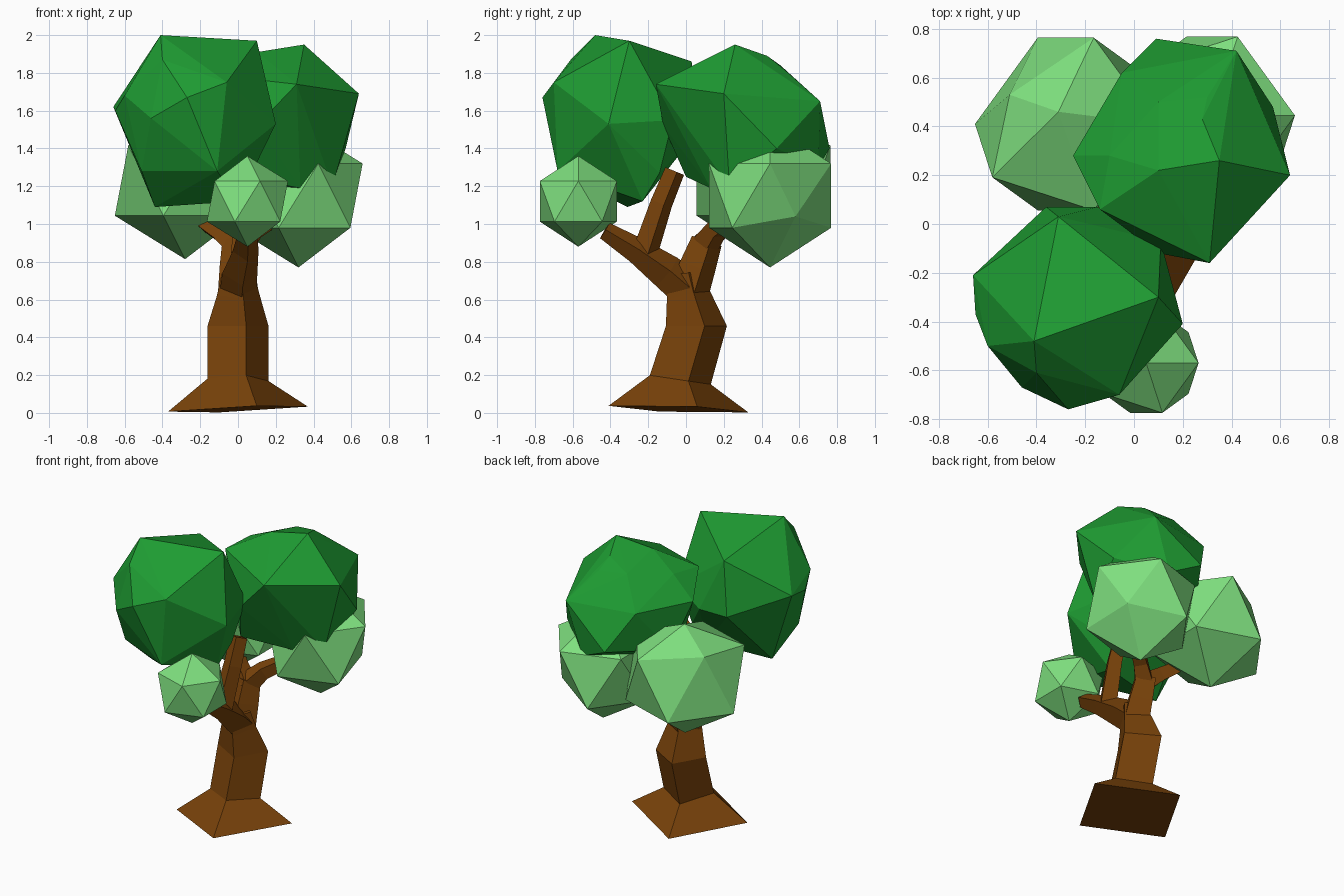
import bpy, bmesh, math
from mathutils import Vector

if "Cube" in bpy.data.objects:
    bpy.data.objects.remove(bpy.data.objects["Cube"])


def material(name, rgb):
    m = bpy.data.materials.new(name)
    m.diffuse_color = (*rgb, 1)
    m.use_nodes = True
    m.node_tree.nodes["Principled BSDF"].inputs["Base Color"].default_value = m.diffuse_color
    return m


BARK = material("bark", (0.19, 0.055, 0.003))
DARK = material("dark_leaf", (0.013, 0.33, 0.032))
LIGHT = material("light_leaf", (0.21, 0.74, 0.21))


def finish(name, bm, mat):
    bmesh.ops.recalc_face_normals(bm, faces=bm.faces)
    me = bpy.data.meshes.new(name)
    bm.to_mesh(me)
    bm.free()
    me.materials.append(mat)
    ob = bpy.data.objects.new(name, me)
    bpy.context.collection.objects.link(ob)
    return ob


def loft(name, rings):
    """Skin a stack of four-cornered rings and cap both ends."""
    bm = bmesh.new()
    loops = [[bm.verts.new(p) for p in ring] for ring in rings]
    for a, b in zip(loops, loops[1:]):
        for i in range(4):
            j = (i + 1) % 4
            bm.faces.new((a[i], a[j], b[j], b[i]))
    bm.faces.new(loops[0])
    bm.faces.new(loops[-1])
    return finish(name, bm, BARK)


def trunk_ring(y, z, r, slope_y, slope_x=0.0):
    """Square ring turned like the foot and slightly tilted."""
    ring = []
    for i in range(4):
        a = math.radians(-75 + 90 * i)
        dx, dy = r * math.cos(a), r * math.sin(a)
        ring.append((dx, y + dy, z + slope_y * dy + slope_x * dx))
    return ring


def branch(name, path):
    """Square tube through (x, y, z, half diagonal) points."""
    pts = [Vector(p[:3]) for p in path]
    rings = []
    for i, p in enumerate(pts):
        d = (pts[min(i + 1, len(pts) - 1)] - pts[max(i - 1, 0)]).normalized()
        u = Vector((1, 0.27, 0))
        u = (u - d * u.dot(d)).normalized()
        v = d.cross(u)
        r = path[i][3]
        rings.append([p + u * r, p + v * r, p - u * r, p - v * r])
    return loft(name, rings)


def leaf_ball(name, centre, r, dents=()):
    """Icosahedron; each dent pulls the nearest corner to a new place."""
    bm = bmesh.new()
    bmesh.ops.create_icosphere(bm, subdivisions=1, radius=r)
    bmesh.ops.translate(bm, verts=bm.verts, vec=centre)
    for target in map(Vector, dents):
        near = min(bm.verts, key=lambda v: (v.co - target).length)
        near.co = target
    return finish(name, bm, LIGHT)


def leaf_hull(name, points):
    bm = bmesh.new()
    for p in points:
        bm.verts.new(p)
    res = bmesh.ops.convex_hull(bm, input=bm.verts)
    bmesh.ops.delete(bm, geom=[g for g in res["geom_interior"]
                               if isinstance(g, bmesh.types.BMVert)], context='VERTS')
    return finish(name, bm, DARK)


# Trunk with flared foot
loft("trunk", [trunk_ring(-0.04, 0.02, 0.383, -0.035, 0.045),
               trunk_ring(-0.03, 0.175, 0.167, -0.15),
               trunk_ring(0.055, 0.46, 0.167, 0.0),
               trunk_ring(0.01, 0.63, 0.115, 0.25),
               trunk_ring(-0.01, 0.74, 0.09, 0.1)])

# Branches
branch("front_branch", [(0, 0.02, 0.64, 0.10), (0.01, -0.10, 0.745, 0.095),
                        (0.04, -0.26, 0.86, 0.07), (0.05, -0.43, 0.965, 0.048)])
branch("upper_limb", [(0.03, -0.22, 0.84, 0.07), (0.05, -0.13, 1.11, 0.06),
                      (0.05, -0.06, 1.28, 0.055)])
branch("back_branch", [(0, 0.01, 0.62, 0.11), (0, 0.06, 0.77, 0.10),
                       (0, 0.11, 0.91, 0.085)])
branch("back_right_twig", [(-0.01, 0.09, 0.87, 0.08), (0.08, 0.16, 0.97, 0.06),
                           (0.24, 0.28, 1.06, 0.045)])
branch("back_left_twig", [(0.01, 0.09, 0.87, 0.08), (-0.09, 0.15, 0.95, 0.06),
                          (-0.23, 0.27, 1.04, 0.045)])

# Pale lower foliage
leaf_ball("front_leaf_ball", (0.05, -0.57, 1.12), 0.24)
leaf_ball("back_left_leaf_ball", (-0.28, 0.41, 1.23), 0.416,
          [(-0.51, 0.53, 1.44), (-0.31, 0.46, 1.59)])
leaf_ball("back_right_leaf_ball", (0.32, 0.445, 1.15), 0.38,
          [(0.54, 0.58, 1.04)])

# Dark upper foliage, lumpy faceted crowns
leaf_hull("front_crown", [
    (-.41, -.48, 2.0), (.10, -.30, 1.97), (-.31, .03, 1.86), (-.66, -.21, 1.62),
    (.20, -.41, 1.53), (-.27, -.76, 1.67), (-.06, -.70, 1.75), (-.46, -.67, 1.56),
    (-.11, -.68, 1.28), (-.44, -.31, 1.09), (.0, -.23, 1.12), (-.51, -.50, 1.28),
    (.11, -.07, 1.55), (-.15, .07, 1.50), (-.36, .07, 1.50), (-.60, -.50, 1.68),
    (.05, -.14, 1.27), (-.65, -.37, 1.6), (-.40, -.61, 1.87)])
leaf_hull("back_crown", [
    (.35, .26, 1.95), (.28, .43, 1.89), (.10, .22, 1.91), (.64, .20, 1.69),
    (.31, -.16, 1.74), (.42, .71, 1.65), (.09, .76, 1.40), (-.25, .28, 1.66),
    (-.14, .06, 1.79), (-.05, .62, 1.65), (.50, .23, 1.20), (.02, .0, 1.25),
    (.15, .35, 1.18), (.57, .48, 1.40), (.10, -.12, 1.52), (.30, .70, 1.30),
    (.10, .50, 1.84), (-.10, .28, 1.81), (.30, .52, 1.82), (.33, .13, 1.19),
    (-.16, .40, 1.35)])
